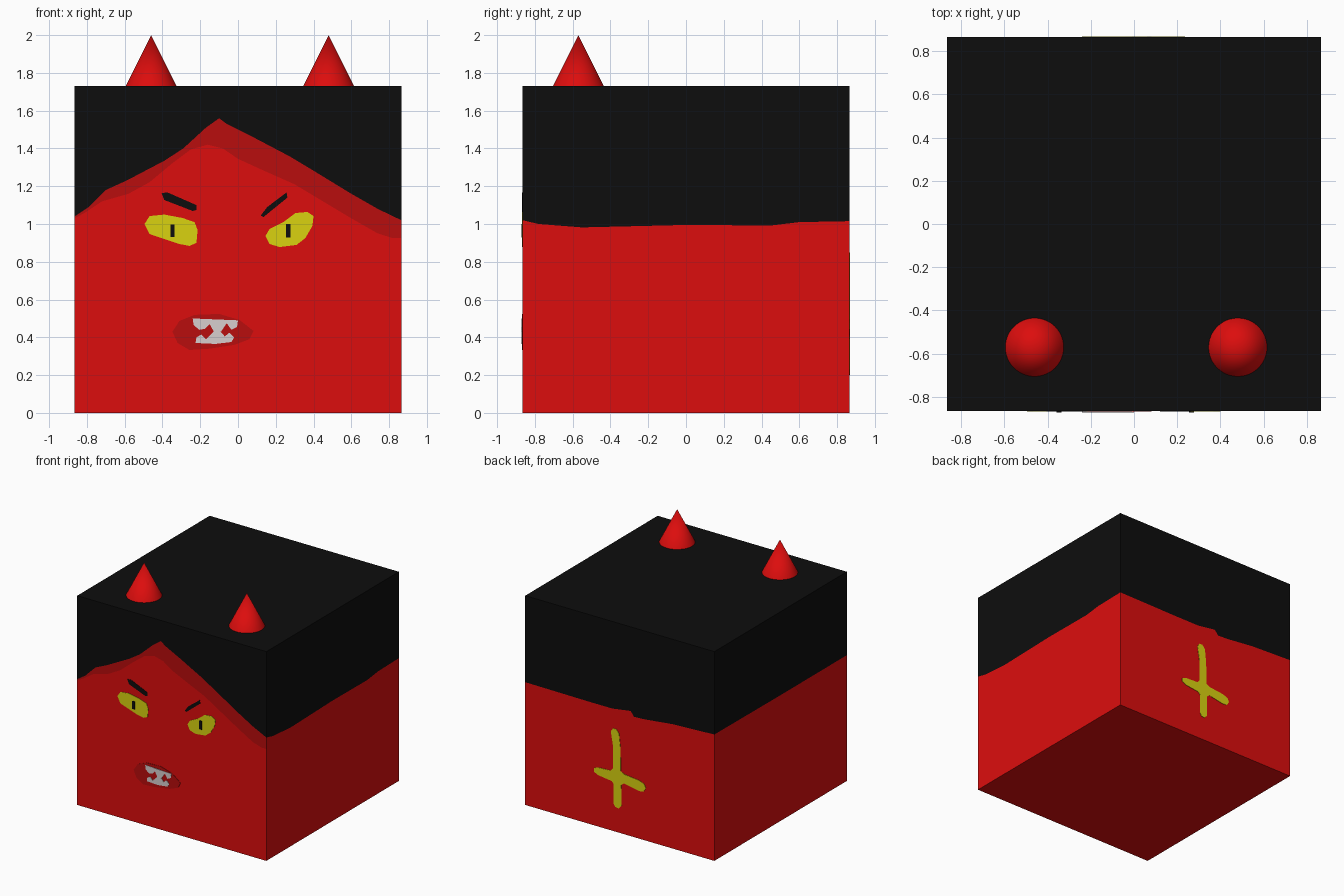
import bpy, bmesh, math
from mathutils import Vector

if "Cube" in bpy.data.objects:
    bpy.data.objects.remove(bpy.data.objects["Cube"])

H, TOP = 0.865, 1.73


def material(name, rgb):
    m = bpy.data.materials.new(name)
    m.diffuse_color = (*rgb, 1)
    m.use_nodes = True
    m.node_tree.nodes["Principled BSDF"].inputs["Base Color"].default_value = m.diffuse_color
    return m


RED = material("skin red", (0.72, 0.004, 0.004))
DARK = material("dark red", (0.48, 0.004, 0.004))
BLACK = material("hair black", (0.004, 0.004, 0.004))
YELLOW = material("yellow", (0.70, 0.65, 0.005))
WHITE = material("tooth white", (0.68, 0.62, 0.62))

# Each wall: (direction to the right seen from outside, outward normal)
FRONT = (Vector((1, 0, 0)), Vector((0, -1, 0)))
RIGHT = (Vector((0, 1, 0)), Vector((1, 0, 0)))
BACK = (Vector((-1, 0, 0)), Vector((0, 1, 0)))
LEFT = (Vector((0, -1, 0)), Vector((-1, 0, 0)))


def place(side, u, z, depth=0.0):
    return side[0] * u + side[1] * (H + depth) + Vector((0, 0, z))


def finish(name, bm, mats):
    me = bpy.data.meshes.new(name)
    bm.to_mesh(me)
    bm.free()
    for m in mats:
        me.materials.append(m)
    ob = bpy.data.objects.new(name, me)
    bpy.context.collection.objects.link(ob)
    return ob


# Head block: every wall is split along its hairline
front_hair = [(-H, 1.04), (-.79, 1.09), (-.70, 1.18), (-.59, 1.23), (-.39, 1.335),
              (-.29, 1.40), (-.17, 1.51), (-.10, 1.56), (-.06, 1.53), (.08, 1.46),
              (.27, 1.36), (.42, 1.27), (.60, 1.16), (.74, 1.08), (H, 1.02)]
front_band = [(-H, 1.03), (-.81, 1.06), (-.72, 1.12), (-.58, 1.16), (-.47, 1.22),
              (-.35, 1.32), (-.25, 1.395), (-.16, 1.42), (-.08, 1.40), (0, 1.345),
              (.12, 1.29), (.30, 1.21), (.45, 1.12), (.60, 1.03), (.74, .95),
              (.82, .925), (H, .925)]
right_hair = [(-H, 1.02), (-.78, 1.0), (-.55, .982), (0, .995), (.45, .992),
              (.60, 1.01), (H, 1.015)]
back_hair = [(-H, 1.015), (-.30, 1.01), (-.07, 1.01), (.10, 1.035), (.13, .995),
             (.23, 1.0), (.48, 1.028), (H, 1.045)]
left_hair = [(-H, 1.045), (0, 1.04), (H, 1.04)]

bm = bmesh.new()


def panel(side, lower, upper, slot):
    outline = lower + upper[::-1]
    f = bm.faces.new([bm.verts.new(place(side, u, z)) for u, z in outline])
    f.material_index = slot


floor_line, top_line = [(-H, 0), (H, 0)], [(-H, TOP), (H, TOP)]
panel(FRONT, floor_line, front_band, 0)
panel(FRONT, front_band, front_hair, 1)
panel(FRONT, front_hair, top_line, 2)
for side, line in ((RIGHT, right_hair), (BACK, back_hair), (LEFT, left_hair)):
    panel(side, floor_line, line, 0)
    panel(side, line, top_line, 2)
corners = [(-H, -H), (H, -H), (H, H), (-H, H)]
cap = bm.faces.new([bm.verts.new((x, y, TOP)) for x, y in corners])
cap.material_index = 2
bm.faces.new([bm.verts.new((x, y, 0)) for x, y in reversed(corners)])
bmesh.ops.remove_doubles(bm, verts=bm.verts, dist=0.0005)
finish("head", bm, [RED, DARK, BLACK])


# Thin painted plates on a wall
def plate(name, side, outline, mat, depth=0.003):
    area = sum(a[0] * b[1] - b[0] * a[1]
               for a, b in zip(outline, outline[1:] + outline[:1]))
    if area < 0:
        outline = outline[::-1]
    bm = bmesh.new()
    outer = [bm.verts.new(place(side, u, z, depth)) for u, z in outline]
    inner = [bm.verts.new(place(side, u, z)) for u, z in outline]
    bm.faces.new(outer)
    n = len(outline)
    for i in range(n):
        j = (i + 1) % n
        bm.faces.new((inner[i], inner[j], outer[j], outer[i]))
    return finish(name, bm, [mat])


def rect(x0, x1, z0, z1):
    return [(x0, z0), (x1, z0), (x1, z1), (x0, z1)]


# Eyes, pupils and brows
plate("left_eye", FRONT, [(-.495, 1.0), (-.468, 1.042), (-.39, 1.05), (-.294, 1.032),
      (-.23, 1.01), (-.214, .968), (-.22, .90), (-.257, .884), (-.31, .894),
      (-.39, .92), (-.468, .947)], YELLOW)
plate("right_eye", FRONT, [(.146, .937), (.167, .974), (.24, 1.01), (.304, 1.058),
      (.368, 1.064), (.40, 1.042), (.394, .99), (.357, .926), (.31, .889),
      (.22, .878), (.167, .894)], YELLOW)
plate("left_pupil", FRONT, rect(-.358, -.335, .932, .998), BLACK, 0.006)
plate("right_pupil", FRONT, rect(.254, .277, .928, 1.0), BLACK, 0.006)
plate("left_brow", FRONT, [(-.405, 1.164), (-.373, 1.167), (-.22, 1.10), (-.22, 1.074),
      (-.24, 1.069), (-.39, 1.127)], BLACK)
plate("right_brow", FRONT, [(.257, 1.167), (.262, 1.14), (.135, 1.037), (.12, 1.045),
      (.155, 1.09)], BLACK)

# Mouth with jagged teeth
plate("mouth", FRONT, [(-.347, .43), (-.31, .487), (-.23, .519), (-.10, .524),
      (.008, .492), (.082, .434), (.06, .39), (-.02, .36), (-.15, .34),
      (-.257, .333), (-.32, .37)], DARK)
plate("upper_teeth", FRONT, [(-.24, .50), (0, .49), (-.005, .455), (-.035, .44),
      (-.06, .475), (-.09, .43), (-.125, .425), (-.15, .47), (-.175, .445),
      (-.205, .44), (-.235, .465)], WHITE, 0.006)
plate("lower_teeth", FRONT, [(-.225, .37), (-.22, .40), (-.195, .415), (-.17, .39),
      (-.13, .43), (-.09, .428), (-.07, .405), (-.045, .425), (-.02, .40),
      (-.035, .375), (-.12, .365)], WHITE, 0.006)

# Cross painted on the back
plate("back_cross", BACK, [(-.08, .82), (-.06, .85), (-.03, .85), (-.005, .82),
      (.008, .70), (.01, .515), (.04, .497), (.18, .482), (.225, .465), (.24, .435),
      (.22, .40), (.18, .395), (.04, .42), (.015, .40), (.018, .23), (-.01, .20),
      (-.04, .205), (-.055, .23), (-.055, .39), (-.07, .41), (-.20, .427),
      (-.235, .445), (-.235, .475), (-.20, .489), (-.08, .495), (-.058, .52),
      (-.06, .70)], YELLOW)

# Horns
for name, x in (("left_horn", -0.46), ("right_horn", 0.48)):
    bpy.ops.mesh.primitive_cone_add(vertices=48, radius1=0.135, radius2=0,
                                    depth=2.0 - TOP, location=(x, -0.57, (TOP + 2.0) / 2))
    horn = bpy.context.object
    horn.name = name
    horn.data.materials.append(RED)
    bpy.ops.object.shade_smooth_by_angle(angle=math.radians(30))
